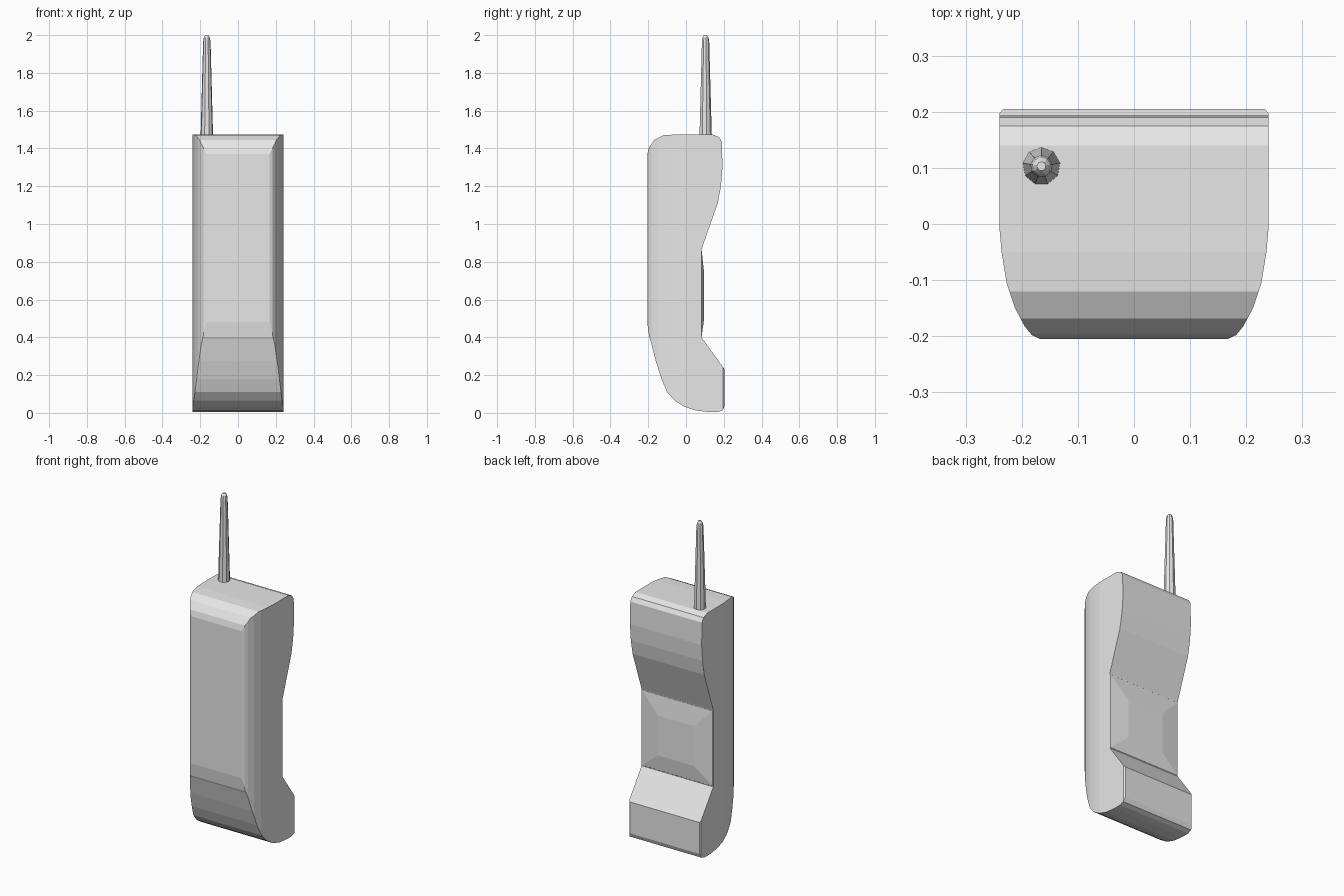
import bpy
import bmesh

if "Cube" in bpy.data.objects:
    bpy.data.objects.remove(bpy.data.objects["Cube"], do_unlink=True)

grey = bpy.data.materials.new("light grey plastic")
grey.use_nodes = True
colour = (0.8, 0.8, 0.8, 1)
grey.diffuse_color = colour
grey.node_tree.nodes["Principled BSDF"].inputs["Base Color"].default_value = colour


def finish(bm, name):
    bmesh.ops.recalc_face_normals(bm, faces=bm.faces)
    mesh = bpy.data.meshes.new(name)
    bm.to_mesh(mesh)
    bm.free()
    mesh.materials.append(grey)
    obj = bpy.data.objects.new(name, mesh)
    bpy.context.collection.objects.link(obj)
    return obj


def extrude(points, depth, name):
    """Extrude a closed outline along the depth vector."""
    bm = bmesh.new()
    face = bm.faces.new([bm.verts.new(p) for p in points])
    moved = bmesh.ops.extrude_face_region(bm, geom=[face])["geom"]
    verts = [v for v in moved if isinstance(v, bmesh.types.BMVert)]
    bmesh.ops.translate(bm, verts=verts, vec=depth)
    return finish(bm, name)


# Handset side outline (y, z): top, earpiece, grip, mouthpiece, chin, front
side = [(-.205, 1.37), (-.196, 1.405), (-.168, 1.445), (-.12, 1.47), (-.05, 1.474),
        (.14, 1.474), (.175, 1.46), (.19, 1.435), (.193, 1.30), (.185, 1.20),
        (.168, 1.11), (.082, .865), (.082, .40), (.205, .23), (.205, .04),
        (.195, .015), (.17, .005), (.12, .005), (.05, .013), (-.01, .033),
        (-.06, .065), (-.1, .11), (-.13, .18), (-.16, .275), (-.19, .39),
        (-.195, .402), (-.205, .48)]
body = extrude([(-.3, y, z) for y, z in side], (.6, 0, 0), "handset_body")

# Plan outline (x, y) rounds the front edges of the body
half = [(.232, .206), (.24, .197), (.24, -.005), (.236, -.05), (.227, -.105),
        (.212, -.15), (.195, -.182), (.182, -.198), (.165, -.206)]
plan = half + [(-x, y) for x, y in reversed(half)]
cutter = extrude([(x, y, -.1) for x, y in plan], (0, 0, 1.8), "plan_cutter")
cutter.hide_render = True
cut = body.modifiers.new("rounded plan", "BOOLEAN")
cut.operation = "INTERSECT"
cut.solver = "EXACT"
cut.object = cutter
bpy.context.view_layer.objects.active = body
bpy.ops.object.modifier_apply(modifier=cut.name)
bpy.data.objects.remove(cutter, do_unlink=True)


def loft(rings, name):
    """Join rings of points with equal counts and cap both ends."""
    bm = bmesh.new()
    loops = [[bm.verts.new(p) for p in ring] for ring in rings]
    count = len(loops[0])
    for a, b in zip(loops, loops[1:]):
        for i in range(count):
            j = (i + 1) % count
            bm.faces.new((a[i], a[j], b[j], b[i]))
    bm.faces.new(loops[0])
    bm.faces.new(loops[-1])
    return finish(bm, name)


def rect(x, y, low, high):
    return [(-x, y, low), (x, y, low), (x, y, high), (-x, y, high)]


# Raised pad on the back of the grip
loft([rect(.238, .08, .402, .863), rect(.236, .083, .405, .86),
      rect(.12, .096, .5, .74)], "grip_pad")

# Tapered antenna with a rounded tip
rings = []
bm = bmesh.new()
for radius, z in [(.034, 1.46), (.033, 1.485), (.020, 1.965), (.016, 1.988), (.008, 2.0)]:
    ring = bmesh.ops.create_circle(bm, segments=9, radius=radius)["verts"]
    rings.append([(v.co.x - .165, v.co.y + .103, z) for v in ring])
bm.free()
antenna = loft(rings, "antenna")
antenna.data.shade_flat()
